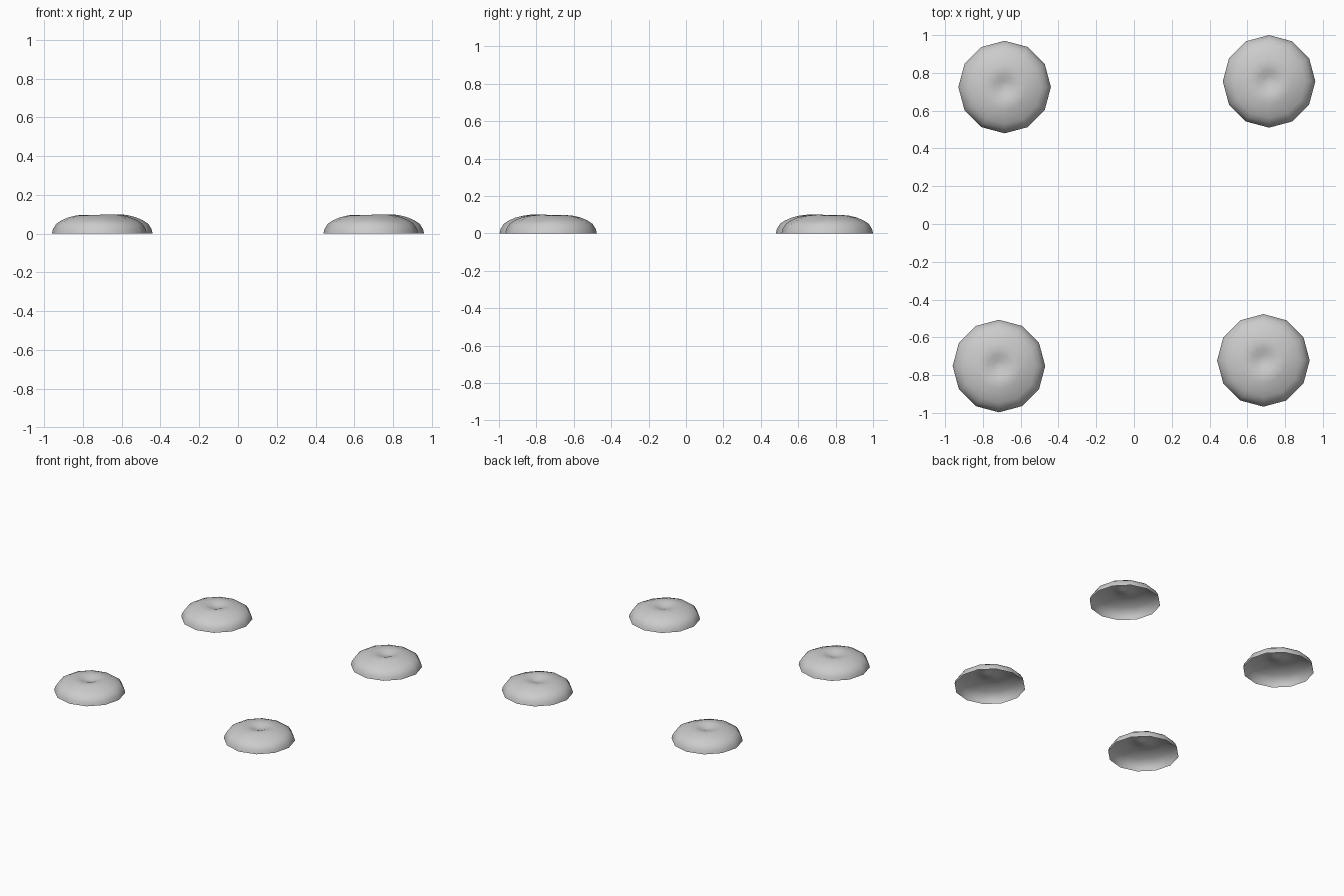
import bpy
import bmesh
from math import cos, sin, tau, exp, radians
from mathutils import Vector

cube = bpy.data.objects.get("Cube")
if cube:
    bpy.data.objects.remove(cube, do_unlink=True)

# Plain grey material
grey = bpy.data.materials.new("plain_grey")
grey.use_nodes = True
colour = (0.6, 0.6, 0.6, 1)
grey.diffuse_color = colour
grey.node_tree.nodes["Principled BSDF"].inputs["Base Color"].default_value = colour

SIDES = 12
# Dome profile as radius, height from the open rim to the dimpled crown
PROFILE = [(0.245, 0), (0.239, 0.024), (0.222, 0.051), (0.195, 0.069),
           (0.16, 0.084), (0.12, 0.094), (0.09, 0.097), (0.06, 0.091), (0.03, 0.081)]


def crumple(x, y):
    """Height change of the shallow crease and the raised lip beside the dimple."""
    def bump(cx, cy, size):
        return exp(-((x - cx) ** 2 + (y - cy) ** 2) / size ** 2)
    return 0.006 * bump(0.07, -0.05, 0.05) - 0.012 * bump(0.13, -0.12, 0.05)


def dome_mesh():
    bm = bmesh.new()
    rings = []
    for radius, height in PROFILE:
        ring = []
        for i in range(SIDES):
            x, y = radius * cos(tau * i / SIDES), radius * sin(tau * i / SIDES)
            z = height + crumple(x, y) if height > 0.03 else height
            ring.append(bm.verts.new((x, y, min(z, 0.1))))
        rings.append(ring)
    for low, high in zip(rings, rings[1:]):
        for i in range(SIDES):
            j = (i + 1) % SIDES
            bm.faces.new((low[i], low[j], high[j], high[i]))
    # Bottom of the dimple
    centre = bm.verts.new((-0.005, 0.005, 0.077))
    for i in range(SIDES):
        bm.faces.new((rings[-1][i], rings[-1][(i + 1) % SIDES], centre))
    mesh = bpy.data.meshes.new("dimpled_dome")
    bm.to_mesh(mesh)
    bm.free()
    mesh.materials.append(grey)
    return mesh


# Four open-bottomed domes near the corners of a square
mesh = dome_mesh()
PLACES = {
    "front_right_dome": (-0.715, -0.752),
    "front_left_dome": (0.685, -0.722),
    "back_right_dome": (-0.685, 0.725),
    "back_left_dome": (0.715, 0.755),
}
for name, (x, y) in PLACES.items():
    dome = bpy.data.objects.new(name, mesh)
    dome.location = Vector((x, y, 0))
    bpy.context.collection.objects.link(dome)

# Smooth shading on the shared mesh
bpy.ops.object.select_all(action="DESELECT")
dome.select_set(True)
bpy.context.view_layer.objects.active = dome
bpy.ops.object.shade_smooth_by_angle(angle=radians(60))
